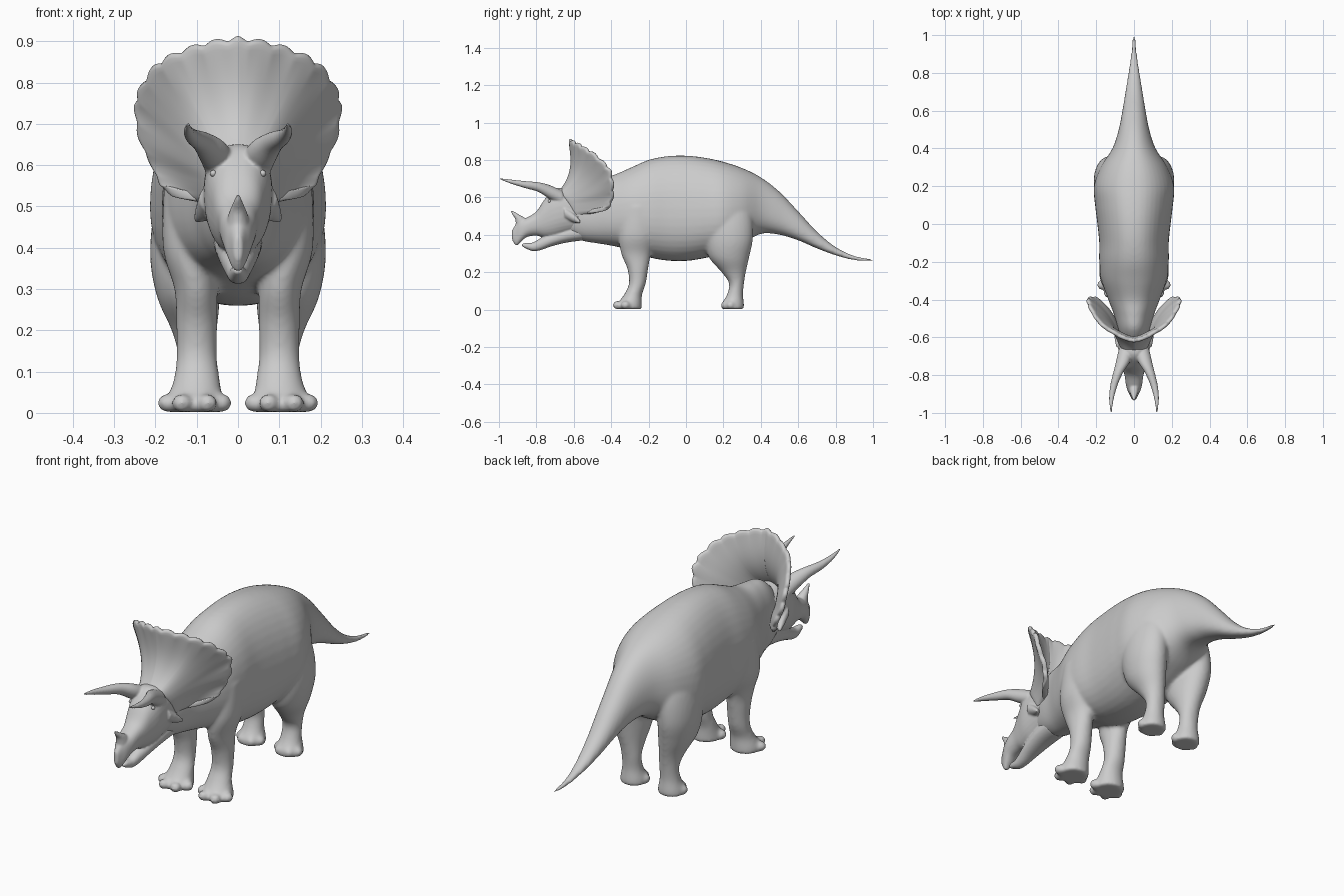
import bpy
import bmesh
from math import sin, cos, pi, radians
from mathutils import Vector, Matrix

default_cube = bpy.data.objects.get("Cube")
if default_cube:
    bpy.data.objects.remove(default_cube, do_unlink=True)

skin = bpy.data.materials.new("stone_grey")
skin.use_nodes = True
GREY = (0.6, 0.6, 0.6, 1)
skin.diffuse_color = GREY
skin.node_tree.nodes["Principled BSDF"].inputs["Base Color"].default_value = GREY


def interpolate(rows, steps):
    """Catmull-Rom interpolation of tuples of equal length."""
    result = []
    last = len(rows) - 1
    for i in range(last):
        before, start = rows[max(i - 1, 0)], rows[i]
        end, after = rows[i + 1], rows[min(i + 2, last)]
        for k in range(steps):
            t = k / steps
            result.append(tuple(
                b + 0.5 * t * (c - a + t * (2 * a - 5 * b + 4 * c - d + t * (3 * (b - c) + d - a)))
                for a, b, c, d in zip(before, start, end, after)))
    result.append(rows[last])
    return result


def signed_power(value, power):
    return abs(value) ** power if value >= 0 else -abs(value) ** power


def loft(bm, rows, section, sides=32, steps=5, egg=0, power=1):
    """Skin a closed shell; section(*row) gives centre and two half axes."""
    rings = []
    for row in interpolate(rows, steps):
        centre, across, along = (Vector(v) for v in section(*row))
        ring = []
        for k in range(sides):
            a = 2 * pi * k / sides
            u = signed_power(cos(a), power) * (1 - egg * sin(a))
            v = signed_power(sin(a), power)
            ring.append(bm.verts.new(centre + across * u + along * v))
        rings.append(ring)
    for low, high in zip(rings, rings[1:]):
        for k in range(sides):
            n = (k + 1) % sides
            bm.faces.new((low[k], low[n], high[n], high[k]))
    bm.faces.new(rings[0][::-1])
    bm.faces.new(rings[-1])


def trunk_section(y, top, bottom, width):
    return (0, y, (top + bottom) / 2), (width, 0, 0), (0, 0, (top - bottom) / 2)


def upright_section(side):
    return lambda z, x, y, rx, ry: ((side * x, y, z), (rx, 0, 0), (0, ry, 0))


def horn_section(side):
    return lambda x, y, z, r: ((side * x, y, z), (r, 0, 0), (0, 0, r))


def add_ball(bm, centre, size):
    matrix = Matrix.Translation(centre) @ Matrix.Diagonal((*size, 1))
    bmesh.ops.create_uvsphere(bm, u_segments=20, v_segments=12, radius=1, matrix=matrix)


def finish(name, bm, voxel=0, relax=0):
    bmesh.ops.recalc_face_normals(bm, faces=bm.faces)
    for face in bm.faces:
        face.smooth = True
    mesh = bpy.data.meshes.new(name)
    bm.to_mesh(mesh)
    bm.free()
    mesh.materials.append(skin)
    obj = bpy.data.objects.new(name, mesh)
    bpy.context.collection.objects.link(obj)
    if voxel:
        remesh = obj.modifiers.new("Merge", "REMESH")
        remesh.mode = "VOXEL"
        remesh.voxel_size = voxel
        remesh.use_smooth_shade = True
        blend = obj.modifiers.new("Blend", "SMOOTH")
        blend.factor = 0.5
        blend.iterations = relax
    return obj


# Trunk, neck and tail: y, top, bottom, half width
trunk = [(-.64, .62, .41, .06), (-.56, .69, .37, .085), (-.48, .705, .355, .105),
         (-.4, .715, .342, .135), (-.3, .757, .318, .17), (-.2, .80, .28, .182),
         (-.1, .82, .262, .182), (0, .823, .26, .192), (.1, .812, .275, .204),
         (.2, .79, .30, .21), (.3, .757, .35, .176), (.4, .707, .405, .113),
         (.5, .63, .40, .08), (.6, .525, .37, .061), (.7, .417, .327, .045),
         (.8, .335, .29, .03), (.9, .288, .264, .016), (1.005, .27, .256, .006)]
body = bmesh.new()
loft(body, trunk, trunk_section, sides=40, egg=.14, power=.9)

# Legs: z, x, y, half width, half depth
front_leg = [(.002, .105, -.302, .07, .066), (.03, .105, -.302, .069, .066),
             (.08, .1, -.283, .056, .048), (.14, .1, -.26, .049, .045),
             (.22, .1, -.258, .05, .056), (.3, .102, -.267, .052, .08),
             (.4, .118, -.26, .064, .1), (.55, .11, -.25, .07, .09)]
hind_leg = [(.002, .1, .25, .062, .06), (.03, .1, .25, .06, .06),
            (.08, .1, .262, .047, .043), (.14, .1, .27, .046, .04),
            (.2, .106, .255, .055, .065), (.28, .12, .23, .076, .108),
            (.38, .13, .23, .083, .128), (.5, .118, .225, .083, .13),
            (.62, .09, .22, .07, .1)]
for side in (1, -1):
    for leg in (front_leg, hind_leg):
        loft(body, leg, upright_section(side), sides=28)
    # Toes fanned around the front of each foot
    for x, y, rx, ry, size in ((.105, -.305, .068, .07, .025), (.1, .25, .052, .046, .023)):
        for angle in (-75, -27, 27, 75):
            a = radians(angle)
            add_ball(body, (side * x + rx * sin(a), y - ry * cos(a), .024),
                     (size, size, .023))
finish("body", body, voxel=.008, relax=9)

# Skull with hooked beak, and lower jaw
skull = [(-.5, .60, .44, .07), (-.56, .63, .42, .08), (-.64, .648, .4, .083),
         (-.7, .645, .385, .079), (-.755, .59, .385, .063), (-.8, .525, .395, .05),
         (-.85, .492, .388, .043), (-.885, .478, .36, .033),
         (-.908, .458, .342, .021), (-.93, .425, .372, .01)]
jaw = [(-.55, .46, .37, .06), (-.64, .44, .358, .055), (-.72, .41, .338, .044),
       (-.78, .38, .317, .031), (-.82, .358, .313, .024),
       (-.855, .357, .326, .017), (-.877, .352, .338, .01)]
cheek = [(.06, -.65, .52, .035), (.08, -.6, .49, .024), (.1, -.565, .468, .008)]
# Brow horns: x, y, z, radius; nose horn: z, x, y, half width, half depth
brow_horn = [(.04, -.66, .595, .04), (.059, -.73, .629, .037), (.085, -.79, .655, .026),
             (.108, -.86, .668, .019), (.12, -.93, .683, .012), (.121, -.998, .7, .004)]
nose_horn = [(.45, 0, -.868, .03, .042), (.485, 0, -.884, .022, .03),
             (.51, 0, -.913, .012, .017), (.53, 0, -.934, .004, .005)]
head = bmesh.new()
loft(head, skull, trunk_section, egg=-.06, power=.85)
loft(head, jaw, trunk_section, power=.9)
loft(head, nose_horn, upright_section(1), sides=16)
for side in (1, -1):
    loft(head, cheek, horn_section(side), sides=16)
    loft(head, brow_horn, horn_section(side), sides=20)
finish("head", head, voxel=.0045, relax=7)

# Eyes
for side, label in ((1, "left"), (-1, "right")):
    eye = bmesh.new()
    add_ball(eye, (side * .06, -.73, .58), (.008, .008, .008))
    finish(label + "_eye", eye)

# Frill: swept-back fan from the skull to a scalloped rim
rim = [(0, -.62, .908), (.055, -.605, .9), (.11, -.575, .886), (.165, -.54, .864),
       (.205, -.495, .835), (.236, -.44, .785), (.246, -.405, .74), (.237, -.392, .67),
       (.208, -.392, .605), (.182, -.415, .548), (.155, -.465, .533), (.1, -.53, .525)]
root = [(0, -.685, .615), (.045, -.675, .61), (.068, -.64, .575), (.07, -.6, .51)]
STEPS, DEPTH = 8, 12
half_rim = [Vector(p) for p in interpolate(rim, STEPS)]
count = len(half_rim)
root_curve = interpolate(root, 30)
half_root = [Vector(root_curve[round(i * 90 / (count - 1))]) for i in range(count)]
frill = bmesh.new()
columns = []
for i in range(1 - count, count):
    side = -1 if i < 0 else 1
    inner, outer = half_root[abs(i)], half_rim[abs(i)]
    bump = .04 * abs(cos(pi * i / STEPS)) - .018
    column = []
    for j in range(DEPTH + 1):
        t = j / DEPTH
        p = inner.lerp(outer, t + bump * t ** 8)
        p.y += .045 * sin(pi * t ** .8)
        column.append(frill.verts.new((side * p.x, p.y, p.z)))
    columns.append(column)
for left, right in zip(columns, columns[1:]):
    for j in range(DEPTH):
        frill.faces.new((left[j], right[j], right[j + 1], left[j + 1]))
frill_obj = finish("frill", frill)
thick = frill_obj.modifiers.new("Thickness", "SOLIDIFY")
thick.thickness = .022
thick.offset = 0
rounded = frill_obj.modifiers.new("Rounded", "SUBSURF")
rounded.levels = rounded.render_levels = 1
